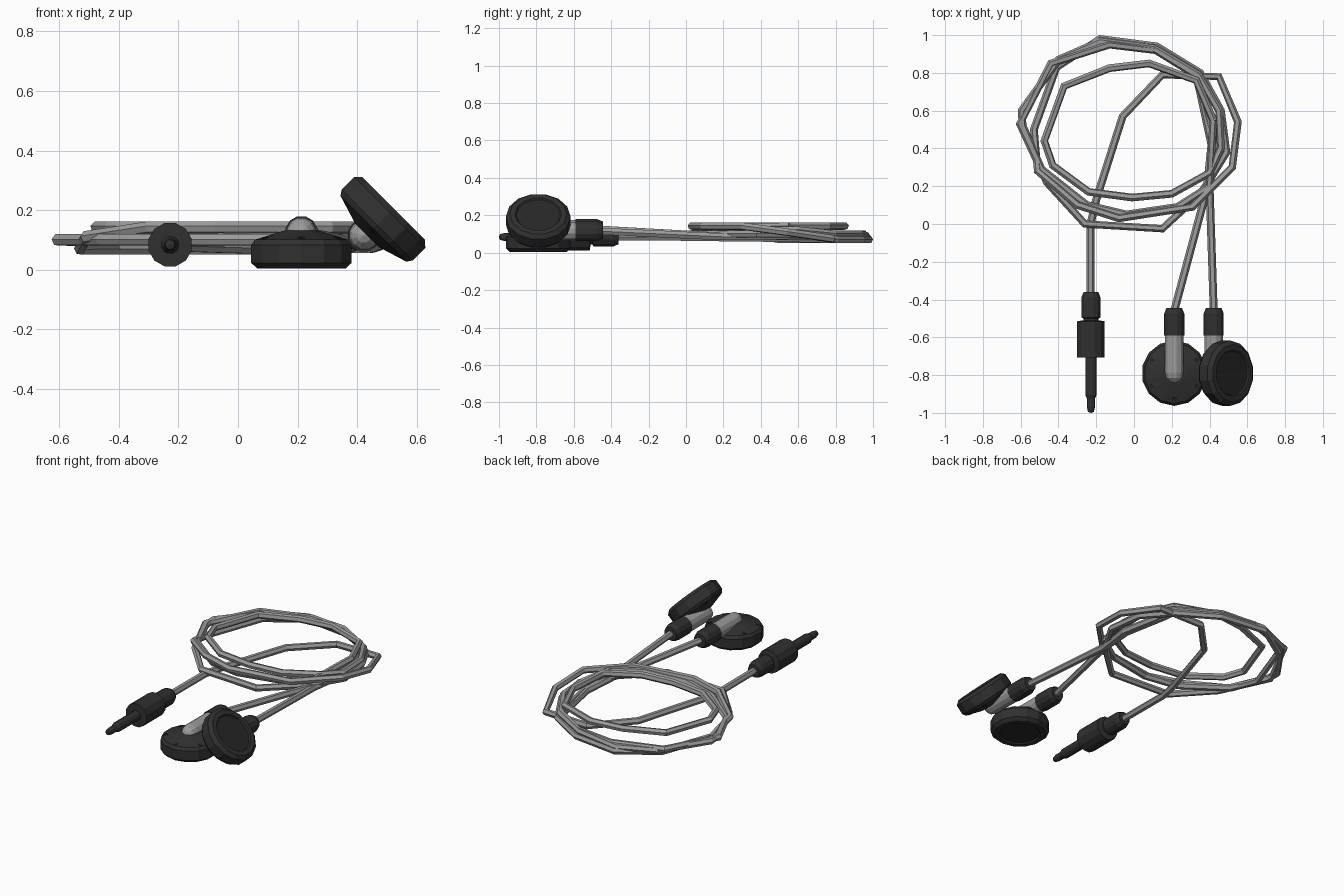
import bpy, bmesh, math
from mathutils import Matrix, Vector

if "Cube" in bpy.data.objects:
    bpy.data.objects.remove(bpy.data.objects["Cube"])


def material(name, v):
    m = bpy.data.materials.new(name)
    m.diffuse_color = (v, v, v, 1)
    m.use_nodes = True
    m.node_tree.nodes["Principled BSDF"].inputs["Base Color"].default_value = m.diffuse_color
    return m


BLACK = material("black plastic", 0.03)
MESH = material("dark speaker mesh", 0.02)
GREY = material("grey rubber", 0.33)


def lathe(name, profile, sides, matrix, mats, second=0):
    """Spin (radius, height) points about local z; the first `second` bands use material 1."""
    bm = bmesh.new()
    rings = []
    for r, z in profile:
        if r == 0:
            rings.append([bm.verts.new((0, 0, z))] * sides)
        else:
            rings.append([bm.verts.new((r * math.cos(2 * math.pi * (i + .5) / sides),
                                        r * math.sin(2 * math.pi * (i + .5) / sides), z))
                          for i in range(sides)])
    for k in range(len(rings) - 1):
        a, b = rings[k], rings[k + 1]
        for i in range(sides):
            j = (i + 1) % sides
            vs = list(dict.fromkeys((a[i], a[j], b[j], b[i])))
            f = bm.faces.new(vs)
            f.material_index = 1 if k < second else 0
    bmesh.ops.recalc_face_normals(bm, faces=bm.faces)
    me = bpy.data.meshes.new(name)
    bm.to_mesh(me)
    bm.free()
    for m in mats:
        me.materials.append(m)
    ob = bpy.data.objects.new(name, me)
    ob.matrix_world = matrix
    bpy.context.collection.objects.link(ob)
    return ob


def along_y(x, z):
    # local z becomes world +y
    return Matrix.Translation((x, 0, z)) @ Matrix.Rotation(-math.pi / 2, 4, 'X')


def cable(name, pts):
    cu = bpy.data.curves.new(name, 'CURVE')
    cu.dimensions = '3D'
    cu.bevel_depth = 0.021
    cu.bevel_resolution = 1
    cu.use_fill_caps = True
    sp = cu.splines.new('POLY')
    sp.use_smooth = False
    sp.points.add(len(pts) - 1)
    for p, co in zip(sp.points, pts):
        p.co = (*co, 1)
    cu.materials.append(GREY)
    ob = bpy.data.objects.new(name, cu)
    bpy.context.collection.objects.link(ob)


def level(z, pts):
    return [(x, y, z) for x, y in pts]


# audio plug: tip, pin, grip and strain relief
lathe("audio_plug", [(0, -1), (.016, -.995), (.022, -.97), (.022, -.925), (.031, -.905), (.031, -.708),
                     (.075, -.706), (.075, -.515), (.042, -.51), (.042, -.50), (.053, -.495),
                     (.053, -.39), (.04, -.36), (0, -.36)], 12, along_y(-.228, .084), [BLACK])

# earbuds: speaker disc, vent holes, stem and sleeve
DISC = [(0, -.053), (.118, -.053), (.124, -.061), (.152, -.061), (.173, -.042), (.173, .018),
        (.16, .036), (.06, .066), (0, .066)]


def earbud(side, centre, turn, stem_x, stem_z):
    m = Matrix.Translation(centre) @ Matrix.Rotation(turn, 4, 'Y')
    lathe(side + "_earbud_disc", DISC, 14, m, [BLACK, MESH], second=1)
    out = Vector((.29, 0, .957)).to_track_quat('Z', 'Y').to_matrix().to_4x4()
    for k in range(6):
        h = Matrix.Rotation(math.radians(30 + 60 * k), 4, 'Z') @ Matrix.Translation((.14, 0, .042)) @ out
        lathe(f"{side}_vent_{k + 1}", [(0, -.003), (.012, -.003), (.012, .002), (0, .002)],
              8, m @ h, [MESH])
    axis = along_y(stem_x, stem_z)
    lathe(side + "_stem", [(0, -.845), (.025, -.835), (.043, -.815), (.05, -.785), (.05, -.58), (0, -.58)],
          12, axis, [GREY])
    lathe(side + "_sleeve", [(0, -.59), (.055, -.59), (.055, -.475), (.043, -.445), (0, -.445)],
          12, axis, [BLACK])


earbud("left", (.213, -.79, .065), 0, .213, .126)
earbud("right", (.48, -.79, .163), math.radians(-135), .422, .115)

# coiled cable, from the plug up through three turns
cable("coiled_cable",
      [(-.23, -.38, .084), (-.23, 0, .082), (-.2, .13, .08), (-.06, .57, .075), (.15, .79, .07),
       (.45, .78, .075), (.55, .54, .11)]
      + level(.142, [(.52, .3), (.31, .09), (-.08, .03), (-.3, .1)])
      + [(-.51, .28, .11)]
      + level(.07, [(-.53, .5), (-.41, .83), (-.18, .98), (.12, .94), (.35, .8)])
      + level(.1, [(.46, .6), (.49, .38), (.36, .17), (.15, -.025), (-.26, 0), (-.46, .22), (-.605, .53),
                   (-.44, .85), (-.13, .95), (.12, .92), (.34, .79)])
      + level(.12, [(.45, .6), (.46, .4)])
      + level(.142, [(.4, .27), (.2, .16), (-.01, .14), (-.24, .17), (-.43, .31), (-.475, .44),
                     (-.37, .73), (-.13, .825), (.08, .85), (.33, .76), (.42, .55)]))

# two earbud leads joining the coil
cable("right_lead", [(.422, -.46, .115), (.4, .2, .085), (.43, .42, .085), (.34, .78, .1), (.1, .93, .1),
                     (-.18, .965, .09), (-.4, .87, .09), (-.595, .6, .1), (-.59, .52, .1), (-.49, .29, .1),
                     (-.25, .1, .11), (-.04, .05, .12), (.23, .09, .13), (.4, .2, .135), (.42, .55, .142)])
cable("left_lead", [(.213, -.46, .126), (.385, .18, .09), (.41, .42, .085), (.35, .7, .09), (.33, .78, .1)])
